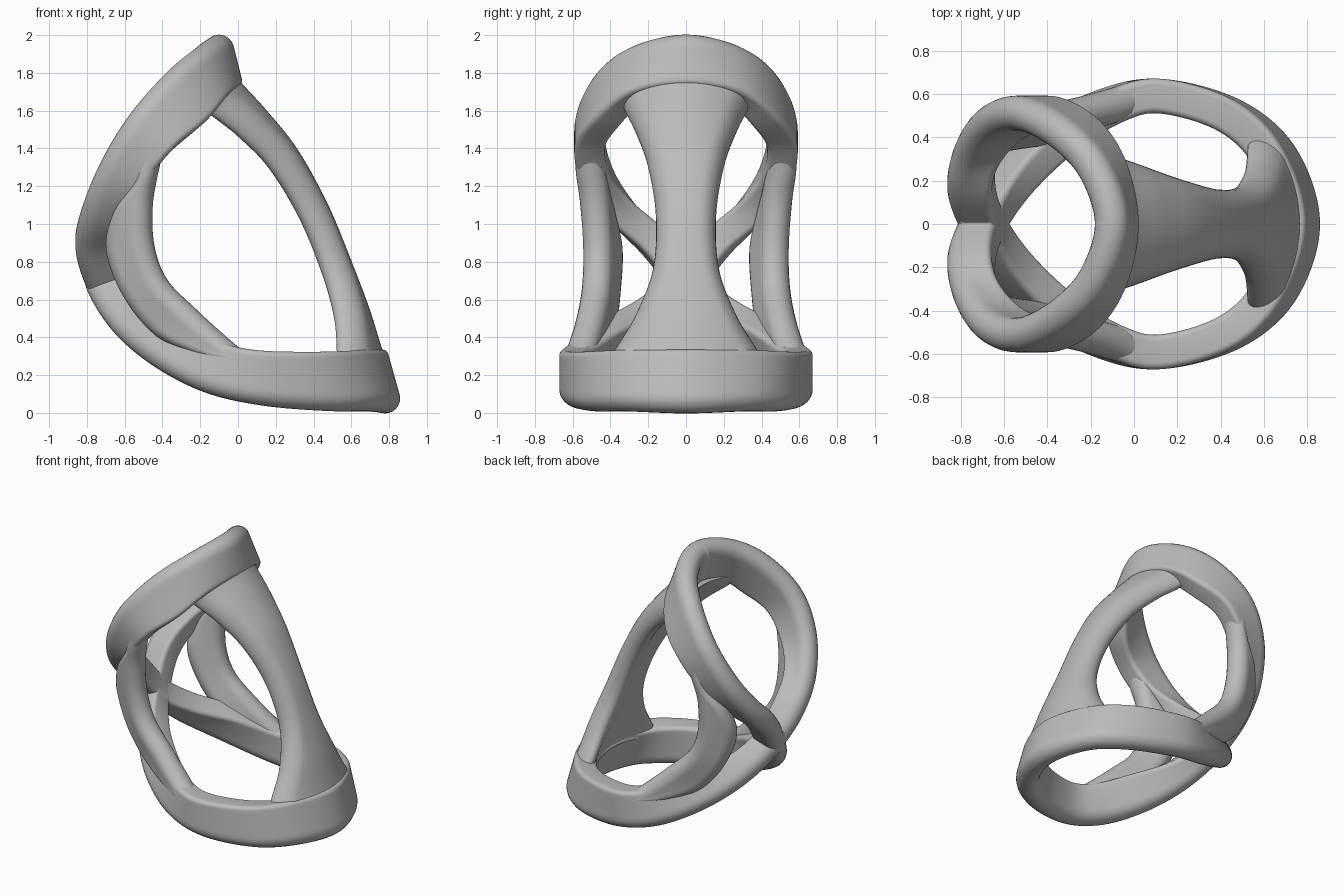
import bpy, bmesh, math
from mathutils import Vector

cube = bpy.data.objects.get("Cube")
if cube:
    bpy.data.objects.remove(cube)

grey = bpy.data.materials.new("plain_grey")
grey.use_nodes = True
grey.diffuse_color = (0.5, 0.5, 0.5, 1)
grey.node_tree.nodes["Principled BSDF"].inputs["Base Color"].default_value = (0.5, 0.5, 0.5, 1)

HALF = 0.08   # half thickness of every band
STEPS = 12    # loft steps between stations


def catmull(p0, p1, p2, p3, t):
    return 0.5 * (2 * p1 + (p2 - p0) * t + (2 * p0 - 5 * p1 + 4 * p2 - p3) * t * t
                  + (3 * p1 - p0 - 3 * p2 + p3) * t ** 3)


def smooth_path(points):
    ext = [points[0]] + points + [points[-1]]
    out = []
    for i in range(len(points) - 1):
        out += [catmull(*ext[i:i + 4], k / STEPS) for k in range(STEPS)]
    return out + [points[-1]]


def section(length, ra, rb):
    """Rounded outline in (along, across), running from edge a to edge b."""
    pts = []
    corners = ((length - rb, HALF - rb, rb, 0), (ra - length, HALF - ra, ra, 1),
               (ra - length, ra - HALF, ra, 2), (length - rb, rb - HALF, rb, 3))
    for n, (cx, cy, r, quarter) in enumerate(corners):
        for k in range(7):
            a = (quarter + k / 6) * math.pi / 2
            pts.append((cx + r * math.cos(a), cy + r * math.sin(a)))
        if n % 2 == 0:   # extra points along the wide faces
            nx = corners[n + 1]
            sign = 1 if n == 0 else -1
            pts += [(cx + (nx[0] - cx) * k / 10, sign * HALF) for k in range(1, 10)]
    return pts


def loft(name, stations, ra, rb, mirrored):
    """Sweep a band between two edge paths; each station is (edge a, edge b, bow)."""
    edge_a = smooth_path([Vector(s[0]) for s in stations])
    edge_b = smooth_path([Vector(s[1]) for s in stations])
    bows = smooth_path([s[2] for s in stations])
    mids = [(a + b) / 2 for a, b in zip(edge_a, edge_b)]
    bm = bmesh.new()
    rings = []
    for i, mid in enumerate(mids):
        tangent = mids[min(i + 1, len(mids) - 1)] - mids[max(i - 1, 0)]
        across = edge_b[i] - edge_a[i]
        length = across.length / 2
        across.normalize()
        normal = tangent.cross(across).normalized()
        ring = []
        for s, t in section(length, min(ra, length), min(rb, length)):
            lift = bows[i] * (1 - (s / length) ** 2)
            ring.append(bm.verts.new(mid + across * s + normal * (t + lift)))
        rings.append(ring)
    count = len(rings[0])
    for r0, r1 in zip(rings, rings[1:]):
        for k in range(count):
            j = (k + 1) % count
            bm.faces.new((r0[k], r0[j], r1[j], r1[k]))
    bm.faces.new(rings[0])
    bm.faces.new(rings[-1])
    bmesh.ops.remove_doubles(bm, verts=bm.verts[:], dist=0.0002)
    bmesh.ops.recalc_face_normals(bm, faces=bm.faces[:])
    if mirrored:   # keep one side only, cut cleanly on the centre plane
        bmesh.ops.bisect_plane(bm, geom=bm.verts[:] + bm.edges[:] + bm.faces[:],
                               plane_co=(0, 0, 0), plane_no=(0, 1, 0), clear_inner=True)
    mesh = bpy.data.meshes.new(name)
    bm.to_mesh(mesh)
    bm.free()
    mesh.materials.append(grey)
    obj = bpy.data.objects.new(name, mesh)
    bpy.context.collection.objects.link(obj)
    bpy.ops.object.select_all(action="DESELECT")
    obj.select_set(True)
    bpy.context.view_layer.objects.active = obj
    bpy.ops.object.shade_smooth_by_angle(angle=math.radians(40))
    if mirrored:
        mod = obj.modifiers.new("mirror", "MIRROR")
        mod.use_axis = (False, True, False)


def band(rows):
    """Rows of outer x, z, inner x, z and y; the first row lies on the centre plane."""
    lead_in = [row[:4] + (-row[4],) for row in (rows[2], rows[1])]
    return [((ox, y, oz), (ix, y, iz), 0) for ox, oz, ix, iz, y in lead_in + rows]


# Upper loop: from its crown round the side to the crossing
loft("upper_loop", band([
    (-0.12, 2.00, -0.05, 1.72, 0),
    (-0.21, 1.94, -0.09, 1.67, 0.25),
    (-0.38, 1.80, -0.19, 1.53, 0.42),
    (-0.58, 1.57, -0.35, 1.39, 0.51),
    (-0.73, 1.32, -0.50, 1.21, 0.47),
    (-0.83, 1.07, -0.61, 1.06, 0.34),
    (-0.86, 0.87, -0.65, 0.92, 0.17),
    (-0.80, 0.66, -0.61, 0.72, 0),
    (-0.68, 0.45, -0.50, 0.56, -0.19)]), HALF, 0.03, True)

# Lower loop: from its far end round the side to the crossing
loft("lower_loop", band([
    (0.80, 0.00, 0.71, 0.32, 0),
    (0.70, 0.01, 0.61, 0.32, 0.31),
    (0.47, 0.01, 0.42, 0.32, 0.50),
    (0.12, 0.04, 0.12, 0.33, 0.59),
    (-0.18, 0.11, -0.08, 0.37, 0.54),
    (-0.45, 0.25, -0.29, 0.47, 0.40),
    (-0.66, 0.43, -0.49, 0.57, 0.20),
    (-0.80, 0.65, -0.61, 0.71, 0),
    (-0.86, 0.87, -0.65, 0.91, -0.17)]), HALF, 0.03, True)

# Side struts joining the two loops
loft("side_struts", [
    ((-0.53, 0.51, 1.38), (-0.39, 0.51, 1.41), 0),
    ((-0.56, 0.49, 1.22), (-0.42, 0.51, 1.28), 0),
    ((-0.66, 0.43, 1.05), (-0.455, 0.505, 1.10), 0),
    ((-0.69, 0.38, 0.86), (-0.45, 0.50, 0.88), 0),
    ((-0.60, 0.39, 0.62), (-0.38, 0.505, 0.70), 0),
    ((-0.44, 0.42, 0.42), (-0.22, 0.53, 0.54), 0),
    ((-0.25, 0.49, 0.32), (-0.04, 0.57, 0.38), 0),
    ((-0.06, 0.575, 0.24), (0.07, 0.59, 0.30), 0)], HALF, HALF, True)

# Waisted plate: x, z and half width of its edges, and its bow
plate = [(-0.17, 1.68, 0.36, 0.11), (-0.13, 1.62, 0.33, 0.12), (0.03, 1.50, 0.27, 0.08),
         (0.21, 1.32, 0.205, 0.05), (0.38, 1.05, 0.16, 0.03), (0.50, 0.76, 0.175, 0.03),
         (0.56, 0.51, 0.27, 0.065), (0.57, 0.31, 0.39, 0.12), (0.58, 0.26, 0.39, 0.11)]
loft("waisted_plate", [((x, -w, z), (x, w, z), bow) for x, z, w, bow in plate],
     HALF, HALF, False)
